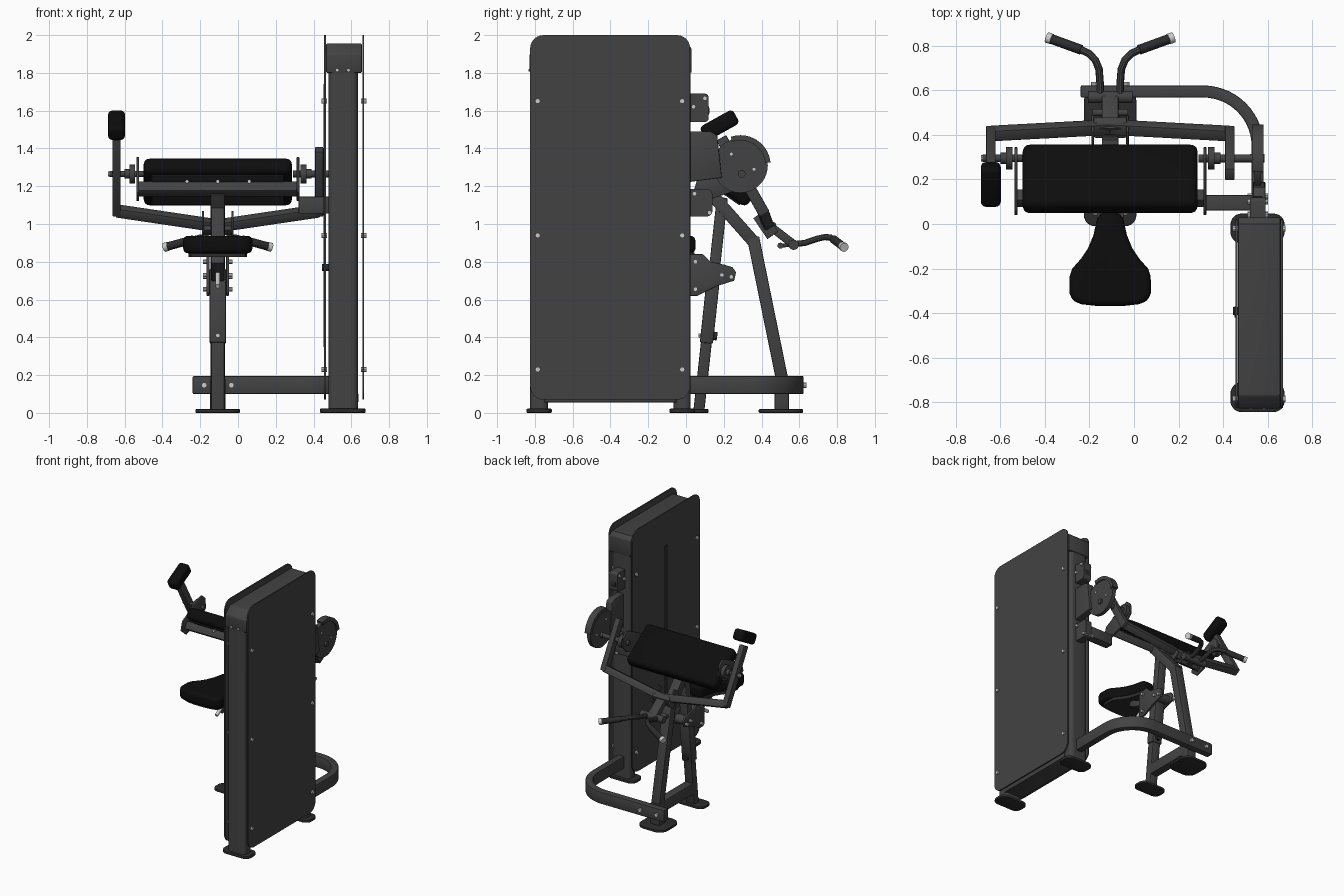
import bpy, bmesh, math
from mathutils import Vector, Matrix

if "Cube" in bpy.data.objects:
    bpy.data.objects.remove(bpy.data.objects["Cube"])

def material(name, c):
    m = bpy.data.materials.new(name)
    m.diffuse_color = (c, c, c, 1)
    m.use_nodes = True
    m.node_tree.nodes["Principled BSDF"].inputs["Base Color"].default_value = m.diffuse_color
    return m

FRAME = material("charcoal frame", 0.055)
PAD = material("black upholstery", 0.004)
METAL = material("bright metal", 0.6)
GRIP = material("dark rubber", 0.025)
CX = -0.107          # centre line of the seat and frame
TX = 0.56            # centre line of the weight tower

def finish(ob, mat, bevel=0.0, seg=2):
    ob.data.materials.append(mat)
    bpy.ops.object.select_all(action='DESELECT')
    ob.select_set(True)
    bpy.context.view_layer.objects.active = ob
    if bevel:
        b = ob.modifiers.new("soft edges", 'BEVEL')
        b.width, b.segments, b.limit_method = bevel, seg, 'ANGLE'
        b.angle_limit = math.radians(40)
        bpy.ops.object.modifier_apply(modifier=b.name)
    bpy.ops.object.shade_smooth_by_angle(angle=math.radians(35))
    return ob

def from_bmesh(name, bm, mat, bevel=0.0, seg=2):
    bmesh.ops.recalc_face_normals(bm, faces=bm.faces)
    me = bpy.data.meshes.new(name)
    bm.to_mesh(me)
    bm.free()
    ob = bpy.data.objects.new(name, me)
    bpy.context.collection.objects.link(ob)
    return finish(ob, mat, bevel, seg)

def prism(name, pts, axis, lo, hi, mat=FRAME, bevel=0.0, seg=2):
    """Outline (y,z) extruded along x, or (x,y) extruded along z."""
    bm = bmesh.new()
    place = (lambda p: (lo, *p)) if axis == 'x' else (lambda p: (*p, lo))
    f = bm.faces.new([bm.verts.new(place(p)) for p in pts])
    ext = bmesh.ops.extrude_face_region(bm, geom=[f])
    d = Vector((hi - lo, 0, 0)) if axis == 'x' else Vector((0, 0, hi - lo))
    bmesh.ops.translate(bm, vec=d, verts=[v for v in ext['geom'] if isinstance(v, bmesh.types.BMVert)])
    return from_bmesh(name, bm, mat, bevel, seg)

def rrect(x0, x1, y0, y1, r, n=6):
    pts = []
    for k, (x, y) in enumerate([(x1 - r, y1 - r), (x0 + r, y1 - r), (x0 + r, y0 + r), (x1 - r, y0 + r)]):
        for i in range(n + 1):
            a = math.pi / 2 * (k + i / n)
            pts.append((x + r * math.cos(a), y + r * math.sin(a)))
    return pts

def box(name, c, s, mat=FRAME, bevel=0.006, seg=2, tilt=0.0):
    bm = bmesh.new()
    bmesh.ops.create_cube(bm, size=1)
    m = Matrix.Translation(c) @ Matrix.Rotation(tilt, 4, 'X') @ Matrix.Diagonal((*s, 1))
    bmesh.ops.transform(bm, matrix=m, verts=bm.verts)
    return from_bmesh(name, bm, mat, bevel, seg)

def frame_matrix(p, q, ref):
    z = (q - p).normalized()
    y = z.cross(Vector(ref)).normalized()
    return Matrix.Translation((p + q) / 2) @ Matrix((y.cross(z), y, z)).transposed().to_4x4()

def beam(name, p, q, w, h, ref=(1, 0, 0), mat=FRAME, bevel=0.006):
    """Rectangular tube from p to q, w measured along ref."""
    p, q = Vector(p), Vector(q)
    bm = bmesh.new()
    bmesh.ops.create_cube(bm, size=1)
    m = frame_matrix(p, q, ref) @ Matrix.Diagonal((w, h, (q - p).length, 1))
    bmesh.ops.transform(bm, matrix=m, verts=bm.verts)
    return from_bmesh(name, bm, mat, bevel)

def rod(name, p, q, r, mat=FRAME, n=20, r2=None):
    p, q = Vector(p), Vector(q)
    bm = bmesh.new()
    bmesh.ops.create_cone(bm, cap_ends=True, segments=n, radius1=r, radius2=r if r2 is None else r2,
                          depth=(q - p).length)
    ref = (0, 0, 1) if abs((q - p).normalized().z) < 0.9 else (1, 0, 0)
    bmesh.ops.transform(bm, matrix=frame_matrix(p, q, ref), verts=bm.verts)
    return from_bmesh(name, bm, mat)

def bolt(x0, x1, y, z, r=0.012):
    rod("bolt", (x0, y, z), (x1, y, z), r, METAL, 10)

# --- weight tower ---
side = rrect(-0.825, 0.022, 0.07, 2.0, 0.07)
prism("right_panel", side, 'x', 0.658, 0.668, FRAME)
prism("left_panel", side, 'x', 0.455, 0.465, FRAME)
prism("panel_slot", rrect(-0.42, -0.37, 0.35, 1.74, 0.02), 'x', 0.452, 0.456, GRIP)
for n, y0, y1 in (("front_column", -0.825, -0.73), ("back_column", -0.065, 0.025)):
    prism(n, rrect(0.48, 0.635, y0, y1, 0.03), 'z', 0.02, 1.85)
    yc = (y0 + y1) / 2
    prism("tower_foot", rrect(0.433, 0.676, yc - 0.067, yc + 0.067, 0.05), 'z', 0.0, 0.022, GRIP, 0.005)
    for z in (0.23, 0.94, 1.65):
        bolt(0.652, 0.68, -0.785 if y0 < -0.5 else -0.02, z, 0.014)
        bolt(0.443, 0.47, -0.785 if y0 < -0.5 else -0.02, z, 0.014)
cap = [(-0.828, 1.8), (0.03, 1.8), (0.03, 1.93), (0.0, 1.955), (-0.77, 1.955), (-0.828, 1.9)]
prism("tower_cap", cap, 'x', 0.466, 0.657, FRAME, 0.008)
for x in (0.525, 0.585):
    rod("cap_bolt", (x, -0.833, 1.815), (x, -0.82, 1.815), 0.007, METAL, 10)
box("tower_base", (TX, -0.4, 0.08), (0.155, 0.7, 0.05))
box("weight_stack", (TX, -0.4, 0.5), (0.15, 0.4, 0.75), GRIP)
for y in (-0.5, -0.3):
    rod("guide_rod", (TX, y, 0.1), (TX, y, 1.85), 0.012, METAL)
rod("selector_pin", (0.445, -0.39, 0.77), (0.49, -0.39, 0.77), 0.018, GRIP)

# --- pulley brackets behind the tower ---
prism("pulley_guard", [(0.0, 1.22), (0.19, 1.245), (0.165, 1.47), (0.13, 1.49), (0.0, 1.49)], 'x', 0.535, 0.59, FRAME, 0.005)
prism("upper_bracket", rrect(0.0, 0.12, 1.54, 1.69, 0.02), 'x', 0.52, 0.59)
rod("pulley", (0.535, 0.07, 1.6), (0.575, 0.07, 1.6), 0.055, GRIP, 28)
prism("lower_bracket", rrect(0.0, 0.14, 1.04, 1.185, 0.03), 'x', 0.53, 0.585)
for y, z in ((0.04, 1.62), (0.1, 1.665), (0.045, 1.16), (0.125, 1.06)):
    bolt(0.51, 0.602, y, z)

# --- curved floor rail ---
def rail_side(r):
    arc = [(0.31 + r * math.sin(a), 0.35 + r * math.cos(a)) for a in (math.pi / 2 * i / 14 for i in range(15))]
    return [(-0.24, 0.35 + r)] + arc + [(0.31 + r, -0.02)]
prism("floor_rail", rail_side(0.272) + rail_side(0.218)[::-1], 'z', 0.1, 0.195, FRAME, 0.006)
for x in (CX - 0.072, CX + 0.072):
    rod("rail_bolt", (x, 0.552, 0.147), (x, 0.637, 0.147), 0.015, METAL, 10)

# --- central frame ---
box("floor_link", (CX, 0.29, 0.147), (0.07, 0.42, 0.09))
prism("seat_foot", rrect(CX - 0.118, CX + 0.118, -0.01, 0.12, 0.05), 'z', 0, 0.02, GRIP, 0.005)
prism("rear_foot", rrect(CX - 0.118, CX + 0.118, 0.385, 0.62, 0.07), 'z', 0, 0.02, GRIP, 0.005)
box("rear_stub", (CX, 0.507, 0.1), (0.08, 0.075, 0.17))
beam("rear_leg", (CX, 0.508, 0.18), (CX, 0.355, 0.93), 0.075, 0.065)
beam("upper_beam", (CX, 0.372, 0.89), (CX, 0.12, 1.175), 0.075, 0.065)
beam("seat_post", (CX, 0.068, 0.01), (CX, 0.192, 1.14), 0.07, 0.058)
beam("post_sleeve", (CX, 0.108, 0.37), (CX, 0.15, 0.76), 0.086, 0.07)
rod("sleeve_knob", (CX, 0.13, 0.41), (CX, 0.165, 0.405), 0.022, GRIP)
rod("sleeve_bolt", (CX, 0.065, 0.41), (CX, 0.1, 0.41), 0.012, METAL, 10)

# --- seat ---
half = [(0.06, -0.368), (0.13, -0.36), (0.168, -0.345), (0.183, -0.31), (0.182, -0.235), (0.17, -0.2),
        (0.13, -0.155), (0.1, -0.11), (0.075, -0.05), (0.06, 0.02), (0.045, 0.05)]
outline = [(CX + x, y) for x, y in half] + [(CX - x, y) for x, y in reversed(half)]
prism("seat_pad", outline, 'z', 0.845, 0.937, PAD, 0.025, 4)
prism("seat_plate", [(CX + (x - CX) * 0.85, y * 0.9) for x, y in outline], 'z', 0.825, 0.85, GRIP)
beam("seat_arm", (CX, -0.14, 0.815), (CX, 0.1, 0.72), 0.07, 0.05)
lobe = [(0, 0.81), (0.02, 0.84), (0.09, 0.84), (0.13, 0.80), (0.2, 0.785), (0.245, 0.772), (0.265, 0.745),
        (0.255, 0.7), (0.16, 0.67), (0.06, 0.62), (0.02, 0.62), (0, 0.64)]
for s in (-1, 1):
    x = CX + s * 0.052
    prism("seat_bracket", lobe, 'x', x - 0.008, x + 0.008, FRAME, 0.003)
    for y, z in ((0.05, 0.8), (0.05, 0.655), (0.19, 0.73), (0.24, 0.72)):
        bolt(x, x + s * 0.026, y, z)
rod("seat_roller", (CX - 0.05, 0.2, 0.725), (CX + 0.05, 0.2, 0.725), 0.035)
rod("seat_lever", (CX, -0.01, 0.74), (CX, -0.12, 0.67), 0.013, METAL)

# --- arm pad and its support ---
TILT = -math.radians(35)
box("arm_pad", (CX, 0.2025, 1.2225), (0.785, 0.34, 0.095), PAD, 0.032, 4, TILT)
box("pad_board", (CX, 0.178, 1.184), (0.7, 0.27, 0.02), GRIP, 0.004, 2, TILT)
box("pad_crossbar", (CX, 0.115, 1.185), (0.85, 0.06, 0.06), FRAME, 0.006, 2, TILT)
cheek = [(0.04, 1.17), (0.1, 1.12), (0.3, 1.19), (0.345, 1.24), (0.34, 1.32), (0.3, 1.355), (0.26, 1.345), (0.06, 1.24)]
for x in (-0.53, 0.318):
    prism("side_plate", cheek, 'x', x - 0.007, x + 0.007, FRAME, 0.003)
for x in (-0.27, CX, 0.06):
    rod("pad_bolt", (x, 0.075, 1.225), (x, 0.1, 1.225), 0.01, METAL, 10)
box("tower_arm", (0.44, 0.095, 1.1), (0.24, 0.07, 0.09))

# --- swinging arm: uprights turn about a shared pivot line ---
PY, PZ = 0.295, 1.265
UP = Vector((0, -0.25, 0.44)).normalized()
PIVOT = Vector((0, PY, PZ))
for n, x, top in (("left_upright", -0.643, 0.22), ("right_upright", 0.43, 0.15)):
    off = Vector((x, 0, 0))
    beam(n, PIVOT + off - UP * 0.245, PIVOT + off + UP * top, 0.044, 0.06)
    beam("swing_bar", PIVOT + off - UP * 0.225, (CX, 0.435, 0.99), 0.055, 0.055, UP)
box("bar_hub", (CX, 0.437, 0.985), (0.15, 0.06, 0.07), FRAME, 0.006, 2, -0.5)
box("counter_pad", (-0.643, 0.1775, 1.523), (0.09, 0.2, 0.085), PAD, 0.022, 3, math.radians(29))
rod("left_shaft", (-0.68, PY, PZ), (-0.5, PY, PZ), 0.016)
rod("right_shaft", (0.29, PY, PZ), (0.56, PY, PZ), 0.018)
for a, b, r in ((-0.6, -0.575, 0.025), (-0.575, -0.545, 0.05), (0.332, 0.362, 0.05), (0.362, 0.388, 0.025)):
    rod("bearing", (a, PY, PZ), (b, PY, PZ), r, FRAME, 24)
bolt(-0.687, -0.678, PY, PZ, 0.014)

# --- cam wheel ---
def arc(r, a0, a1, n):
    return [(0.288 + r * math.cos(a0 + (a1 - a0) * i / n), 1.31 + r * math.sin(a0 + (a1 - a0) * i / n)) for i in range(n + 1)]
prism("cam_disc", arc(0.145, 0, 2 * math.pi * 35 / 36, 35), 'x', 0.54, 0.57)
prism("cam_rim", arc(0.16, 0.1, 1.9, 16) + arc(0.132, 0.1, 1.9, 16)[::-1], 'x', 0.53, 0.582)
rod("cam_hub", (0.52, PY, PZ), (0.585, PY, PZ), 0.02)
for y, z in ((0.36, 1.29), (0.24, 1.37)):
    bolt(0.535, 0.576, y, z, 0.008)

# --- handle carrier and curved handles ---
beam("handle_carrier", (CX, 0.43, 1.0), (CX, 0.575, 0.888), 0.075, 0.045)
for s in (-1, 1):
    x = CX + s * 0.078
    beam("carrier_plate", (x, 0.385, 1.05), (x, 0.46, 0.94), 0.012, 0.07, bevel=0.002)
rod("handle_pivot", (CX - 0.1, 0.57, 0.89), (CX + 0.1, 0.57, 0.89), 0.027, FRAME, 24)
rod("stop_bar", (CX - 0.08, 0.5, 0.885), (CX + 0.08, 0.5, 0.885), 0.016)
beam("stop_link", (CX, 0.49, 0.883), (CX, 0.58, 0.893), 0.05, 0.02)
for s in (-1, 1):
    at = lambda x, y, z: (CX + s * x, y, z)
    cu = bpy.data.curves.new("handle_bar", 'CURVE')
    cu.dimensions, cu.bevel_depth, cu.bevel_resolution, cu.use_fill_caps = '3D', 0.017, 3, True
    path = [(0.045, 0.56, 0.892), (0.045, 0.63, 0.9), (0.05, 0.695, 0.922), (0.066, 0.735, 0.931),
            (0.095, 0.765, 0.928), (0.13, 0.782, 0.918), (0.25, 0.826, 0.885)]
    sp = cu.splines.new('POLY')
    sp.points.add(len(path) - 1)
    for pt, c in zip(sp.points, path):
        pt.co = (*at(*c), 1)
    ob = bpy.data.objects.new("handle_bar", cu)
    bpy.context.collection.objects.link(ob)
    bpy.ops.object.select_all(action='DESELECT')
    ob.select_set(True)
    bpy.context.view_layer.objects.active = ob
    bpy.ops.object.convert(target='MESH')
    finish(bpy.context.view_layer.objects.active, FRAME)
    rod("grip", at(0.13, 0.782, 0.918), at(0.262, 0.83, 0.882), 0.022, GRIP)
    rod("grip_end", at(0.262, 0.83, 0.882), at(0.284, 0.838, 0.876), 0.024, METAL)
